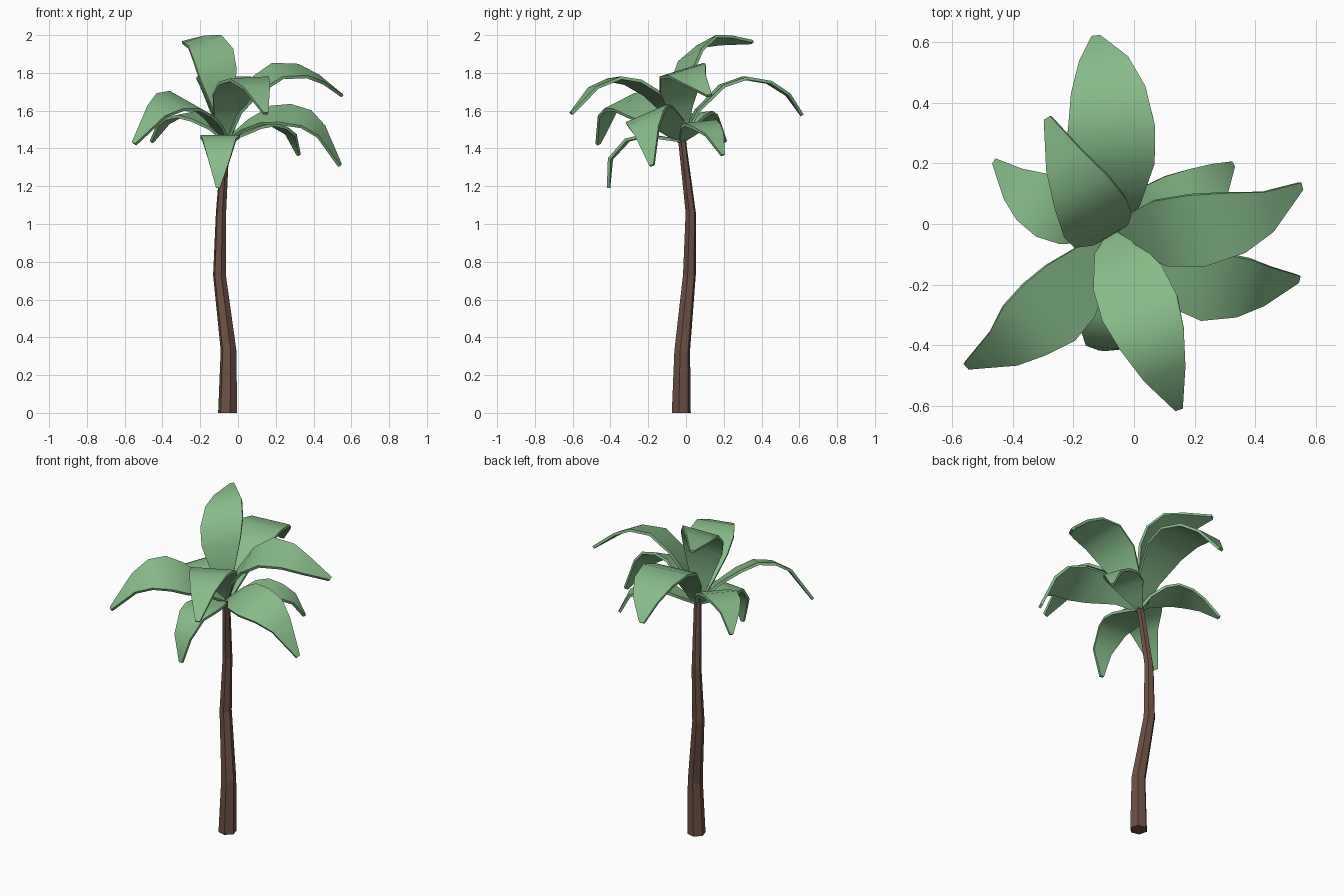
import bpy, bmesh, math
from mathutils import Vector

if "Cube" in bpy.data.objects:
    bpy.data.objects.remove(bpy.data.objects["Cube"])


def material(name, rgb):
    m = bpy.data.materials.new(name)
    m.diffuse_color = (*rgb, 1)
    m.use_nodes = True
    m.node_tree.nodes["Principled BSDF"].inputs["Base Color"].default_value = m.diffuse_color
    return m


BARK = material("bark", (0.15, 0.08, 0.058))
LEAF = material("leaf", (0.24, 0.50, 0.25))


def add_object(name, bm, mat):
    me = bpy.data.meshes.new(name)
    bmesh.ops.recalc_face_normals(bm, faces=bm.faces)
    bm.to_mesh(me)
    bm.free()
    me.materials.append(mat)
    ob = bpy.data.objects.new(name, me)
    bpy.context.collection.objects.link(ob)
    return ob


# Trunk: bent, tapering six-sided column (x, y, z, radius)
RINGS = [(-.055, -.025, 0, .052), (-.05, -.02, .33, .043), (-.098, .018, .73, .035),
         (-.09, .025, 1.06, .028), (-.065, -.022, 1.45, .021)]
bm = bmesh.new()
loops = []
for x, y, z, r in RINGS:
    angles = [math.radians(45 + 60 * i) for i in range(6)]
    loops.append([bm.verts.new((x + r * math.cos(a), y + r * math.sin(a), z)) for a in angles])
for lo, hi in zip(loops, loops[1:]):
    for i in range(6):
        j = (i + 1) % 6
        bm.faces.new((lo[i], lo[j], hi[j], hi[i]))
bm.faces.new(loops[0])
bm.faces.new(loops[-1])
add_object("trunk", bm, BARK)

# Fronds: leaf-shaped strip along a spine, banked by tilt, with slight thickness
BASE = (-.062, -.022, 1.44)
WIDTHS = (.15, .55, .92, 1, .85, .56, .1)


def frond(name, width, tilt, *spine):
    pts = [Vector(p) for p in (BASE,) + spine]
    head = pts[-1] - pts[0]
    side = Vector((-head.y, head.x, 0)).normalized()
    side.z = tilt
    bm = bmesh.new()
    prev = None
    for p, w in zip(pts, WIDTHS):
        half = side * (w * width / 2)
        row = (bm.verts.new(p + half), bm.verts.new(p - half))
        if prev:
            bm.faces.new((prev[0], prev[1], row[1], row[0]))
        prev = row
    ob = add_object(name, bm, LEAF)
    mod = ob.modifiers.new("thickness", "SOLIDIFY")
    mod.thickness = .016
    mod.offset = 0
    bpy.context.view_layer.objects.active = ob
    ob.select_set(True)
    bpy.ops.object.modifier_apply(modifier=mod.name)
    bpy.ops.object.shade_smooth_by_angle(angle=math.radians(40))
    ob.select_set(False)


frond("frond_back", .29, 0, (-.06, .06, 1.60), (-.065, .19, 1.73), (-.075, .31, 1.772),
      (-.085, .44, 1.75), (-.10, .54, 1.685), (-.125, .615, 1.575))
frond("frond_top", .24, -.28, (-.08, -.03, 1.63), (-.105, -.015, 1.79), (-.13, .025, 1.89),
      (-.175, .11, 1.965), (-.23, .21, 1.972), (-.285, .35, 1.963))
frond("frond_right_upper", .24, .3, (0, -.03, 1.61), (.09, -.03, 1.73), (.21, -.02, 1.81),
      (.34, .005, 1.81), (.44, .04, 1.765), (.55, .125, 1.68))
frond("frond_right_lower", .23, .42, (.04, -.07, 1.52), (.15, -.17, 1.575), (.25, -.205, 1.58),
      (.36, -.21, 1.555), (.44, -.205, 1.49), (.54, -.18, 1.31))
frond("frond_front_upper", .26, .05, (-.06, -.08, 1.58), (-.02, -.18, 1.69), (.02, -.28, 1.75),
      (.06, -.38, 1.768), (.10, -.49, 1.72), (.147, -.607, 1.585))
frond("frond_front_left", .25, -.38, (-.13, -.12, 1.54), (-.21, -.22, 1.61), (-.28, -.29, 1.65),
      (-.36, -.35, 1.645), (-.43, -.41, 1.595), (-.55, -.465, 1.425))
frond("frond_back_left", .21, -.1, (-.12, -.01, 1.51), (-.20, .02, 1.56), (-.27, .05, 1.58),
      (-.34, .09, 1.565), (-.395, .13, 1.53), (-.457, .205, 1.435))
frond("frond_back_right", .19, .1, (.01, .015, 1.48), (.08, .05, 1.52), (.15, .075, 1.535),
      (.22, .11, 1.515), (.28, .15, 1.475), (.322, .195, 1.365))
frond("frond_front_lower", .21, 0, (-.075, -.09, 1.45), (-.09, -.17, 1.462), (-.095, -.24, 1.462),
      (-.10, -.31, 1.445), (-.10, -.40, 1.345), (-.105, -.41, 1.19))
